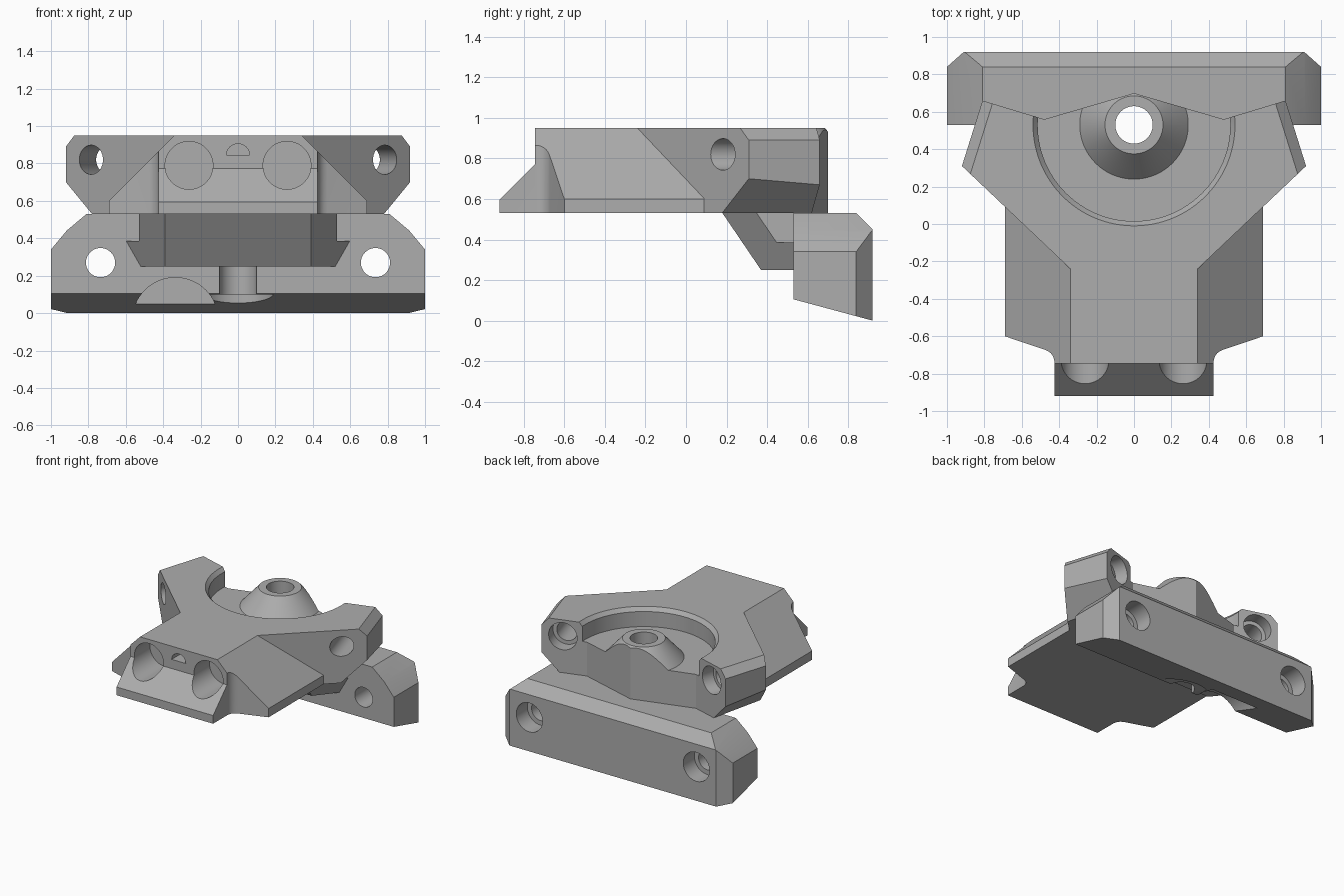
import bpy, bmesh, math
from mathutils import Vector, Matrix

cube = bpy.data.objects.get("Cube")
if cube:
    bpy.data.objects.remove(cube, do_unlink=True)

grey = bpy.data.materials.new("light_grey")
grey.use_nodes = True
COLOR = (0.42, 0.42, 0.42, 1)
grey.diffuse_color = COLOR
grey.node_tree.nodes["Principled BSDF"].inputs["Base Color"].default_value = COLOR


def add_object(name, bm):
    bmesh.ops.recalc_face_normals(bm, faces=bm.faces)
    mesh = bpy.data.meshes.new(name)
    bm.to_mesh(mesh)
    bm.free()
    mesh.materials.append(grey)
    obj = bpy.data.objects.new(name, mesh)
    bpy.context.collection.objects.link(obj)
    return obj


def prism(name, outline, axis, lo, hi):
    """Extrude a 2D outline along an axis; the other two axes keep their order."""
    bm = bmesh.new()
    i = "xyz".index(axis)

    def place(p, d):
        c = list(p)
        c.insert(i, d)
        return bm.verts.new(c)
    a = [place(p, lo) for p in outline]
    b = [place(p, hi) for p in outline]
    bm.faces.new(a)
    bm.faces.new(b)
    for k in range(len(a)):
        n = (k + 1) % len(a)
        bm.faces.new((a[k], a[n], b[n], b[k]))
    return add_object(name, bm)


def cylinder(start, direction, radius, length, sides=64):
    bm = bmesh.new()
    d = Vector(direction).normalized()
    turn = d.to_track_quat("Z", "Y").to_matrix().to_4x4()
    m = Matrix.Translation(Vector(start) + d * length / 2) @ turn
    bmesh.ops.create_cone(bm, cap_ends=True, segments=sides, radius1=radius,
                          radius2=radius, depth=length, matrix=m)
    return add_object("cutter", bm)


def lathe(profile, center, sides=96):
    """Closed ring profile turned about a vertical axis."""
    bm = bmesh.new()
    rings = [[bm.verts.new((center[0] + r * math.cos(t), center[1] + r * math.sin(t), z))
              for r, z in profile]
             for t in (2 * math.pi * k / sides for k in range(sides))]
    for k, ring in enumerate(rings):
        nxt = rings[(k + 1) % sides]
        for j in range(len(profile)):
            n = (j + 1) % len(profile)
            bm.faces.new((ring[j], nxt[j], nxt[n], ring[n]))
    return add_object("cutter", bm)


def boolean(target, tool, operation="DIFFERENCE"):
    mod = target.modifiers.new("cut", "BOOLEAN")
    mod.operation, mod.object, mod.solver = operation, tool, "EXACT"
    bpy.context.view_layer.objects.active = target
    bpy.ops.object.modifier_apply(modifier=mod.name)
    bpy.data.objects.remove(tool, do_unlink=True)


def slice_both(obj, p, q, r):
    """Trim with a plane through three points, and its mirror, keeping the middle."""
    bm = bmesh.new()
    bm.from_mesh(obj.data)
    for s in (1, -1):
        a, b, c = (Vector((s * v[0], v[1], v[2])) for v in (p, q, r))
        n = (b - a).cross(c - a).normalized()
        if n.x * s < 0:
            n = -n
        cut = bmesh.ops.bisect_plane(bm, geom=bm.verts[:] + bm.edges[:] + bm.faces[:],
                                     plane_co=a, plane_no=n, clear_outer=True)
        edges = [e for e in cut["geom_cut"] if isinstance(e, bmesh.types.BMEdge)]
        bmesh.ops.holes_fill(bm, edges=edges)
    bmesh.ops.recalc_face_normals(bm, faces=bm.faces)
    bm.to_mesh(obj.data)
    bm.free()


def mirrored(half):
    return half + [(-x, y) for x, y in reversed(half) if x != 0]


def finish(obj):
    bpy.ops.object.select_all(action="DESELECT")
    obj.select_set(True)
    bpy.context.view_layer.objects.active = obj
    bpy.ops.object.shade_smooth_by_angle(angle=math.radians(25))


BASE, TOP = 0.53, 0.95
PIVOT = (0, 0.53)

# Front block: sloping roof trimmed to a tongue with filleted shoulders
body = prism("upper_body", mirrored([(0.69, BASE), (0.69, 0.6), (0.34, TOP)]), "y", -0.92, 0.09)
fillet = [(0.495 - 0.07 * math.sin(t), -0.74 + 0.07 * math.cos(t))
          for t in (math.radians(15 * k) for k in range(1, 7))]
plan = mirrored([(0.7, 0.2), (0.7, -0.597)] + fillet + [(0.425, -0.95)])
boolean(body, prism("cutter", plan, "z", 0.4, 1.1), "INTERSECT")
ramp = [(-0.95, 0.565), (-0.745, 0.772), (-0.745, 1.1), (-0.95, 1.1)]
boolean(body, prism("cutter", ramp, "x", -0.8, 0.8))

# Ears with chamfered outer sides
ears = prism("ears", mirrored([(0.34, -0.24), (0.92, 0.31), (0.81, 0.66), (0.48, 0.56), (0, 0.70)]),
             "z", BASE, TOP)
slice_both(ears, (0.92, 0.31, 0.89), (0.81, 0.66, 0.89), (0.865, 0.30, TOP))
slice_both(ears, (0.92, 0.31, 0.70), (0.81, 0.66, 0.67), (0.78, 0.18, BASE))
boolean(body, ears, "UNION")

# Round recess that leaves the conical boss, and the centre bore
boolean(body, lathe([(0.29, 0.8), (0.515, 0.8), (0.515, 0.92), (0.54, TOP), (0.54, 1.1),
                     (0.155, 1.1), (0.155, TOP)], PIVOT))
boolean(body, cylinder((*PIVOT, 0.4), (0, 0, 1), 0.1, 0.8))

# Front sockets and counterbored ear holes
for s in (1, -1):
    boolean(body, cylinder((s * 0.262, -1, 0.79), (0, 1, 0), 0.128, 0.45))
    axis = Vector((-0.29 * s, 0.96, 0))
    back = Vector((s * 0.655, 0.613, 0.82))
    boolean(body, cylinder(back - axis * 0.8, axis, 0.078, 1.0))
    boolean(body, cylinder(back - axis * 0.1, axis, 0.108, 0.3))

# Small half-round slot between the sockets
arch = [(0.062 * math.cos(t), 0.845 + 0.06 * math.sin(t))
        for t in (math.pi * k / 16 for k in range(17))]
boolean(body, prism("cutter", arch, "y", -0.9, -0.6))
finish(body)

# Lower bar with sloping underside and trimmed ends
bar = prism("lower_bar", [(0.53, 0.105), (0.53, BASE), (0.84, BASE), (0.92, 0.45), (0.92, 0)],
            "x", -1, 1)
shoulder = [(0.81, BASE), (0.915, 0.442), (1, 0.34)]
for (x1, z1), (x2, z2) in zip(shoulder, shoulder[1:]):
    slice_both(bar, (x1, 0, z1), (x2, 0, z2), (x1, 1, z1))
slice_both(bar, (1, 0.84, 0), (0.91, 0.92, 0), (1, 0.84, 1))
for s in (1, -1):
    boolean(bar, cylinder((s * 0.735, 0.4, 0.27), (0, 1, 0), 0.078, 0.7))
    boolean(bar, cylinder((s * 0.735, 0.78, 0.27), (0, 1, 0), 0.115, 0.3))
boolean(bar, cylinder((*PIVOT, -0.1), (0, 0, 1), 0.1, 0.8))
boolean(bar, cylinder((*PIVOT, -0.1), (0, 0, 1), 0.19, 0.2))
boolean(bar, cylinder((-0.335, 0.4, -0.04), (0, 1, 0), 0.23, 0.34))
finish(bar)

# Bracket between bar and body: raked front, undercut side wings
bm = bmesh.new()
for s in (1, -1):
    for p in ((0.39, 0.37, 0.25), (0.52, 0.53, 0.25), (0.39, 0.18, BASE), (0.68, 0.53, BASE)):
        bm.verts.new((s * p[0], p[1], p[2]))
bmesh.ops.convex_hull(bm, input=bm.verts[:])
bmesh.ops.dissolve_limit(bm, angle_limit=0.02, verts=bm.verts[:], edges=bm.edges[:])
bracket = add_object("bracket", bm)
for s in (1, -1):
    notch = [(s * 0.53, 0.385), (s * 0.8, 0.385), (s * 0.8, 0.6), (s * 0.53, 0.6)]
    boolean(bracket, prism("cutter", notch, "y", 0, 0.7))
boolean(bracket, cylinder((*PIVOT, 0), (0, 0, 1), 0.1, 0.8))
finish(bracket)
